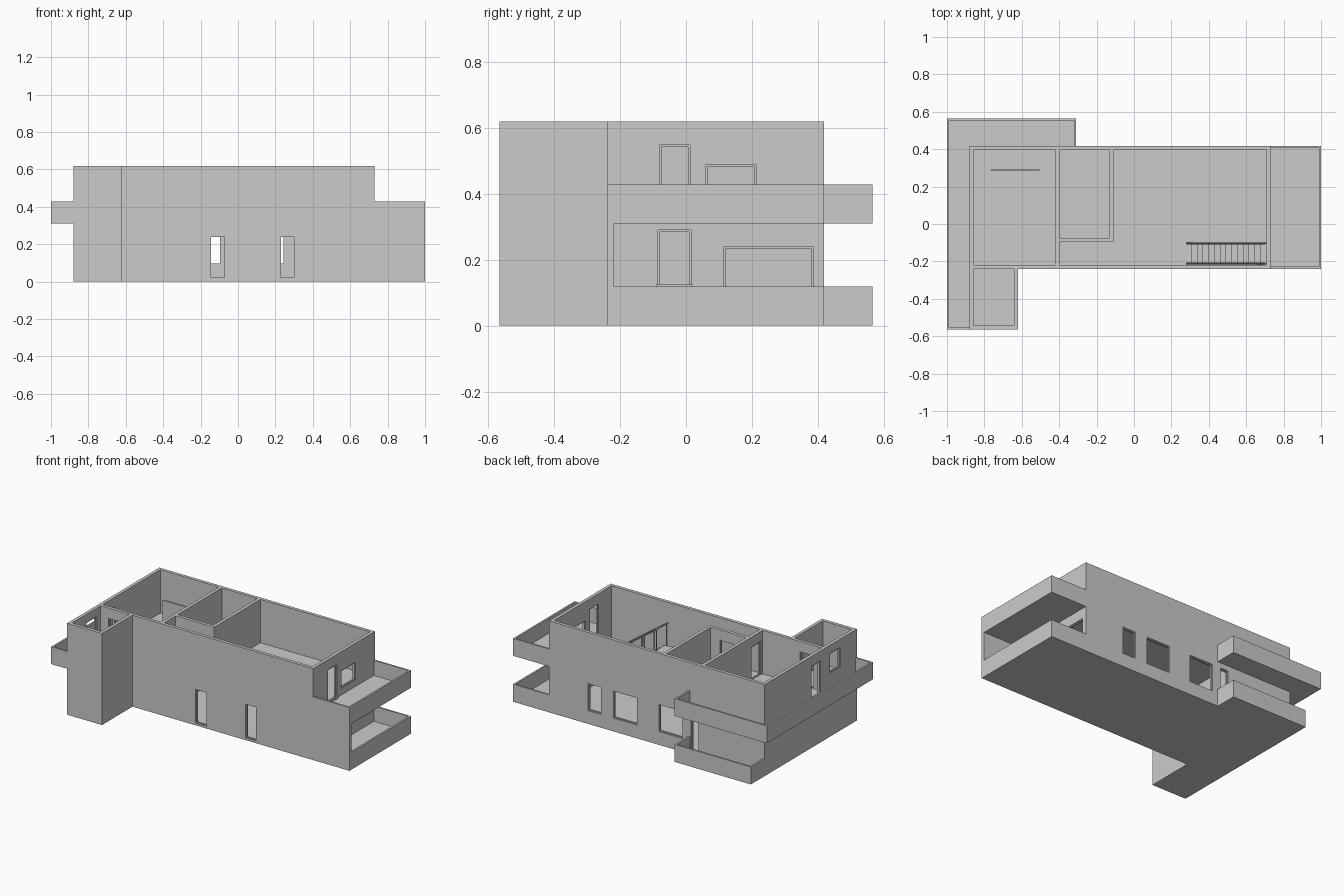
import bpy, bmesh
from mathutils import Vector

if "Cube" in bpy.data.objects:
    bpy.data.objects.remove(bpy.data.objects["Cube"])

ORDER = {'x': (1, 2, 0), 'y': (0, 2, 1), 'z': (0, 1, 2)}  # u, v, thickness axes


def panel(name, axis, lo, hi, u, v, holes=(), frames=True):
    """Flat slab spanning u and v, lo..hi thick along axis, with rectangular holes."""
    iu, iv, iw = ORDER[axis]
    us = sorted(set([*u] + [c for h in holes for c in h[:2]]))
    vs = sorted(set([*v] + [c for h in holes for c in h[2:]]))
    bm = bmesh.new()
    grid = {}
    for i, a in enumerate(us):
        for j, b in enumerate(vs):
            p = [0, 0, 0]
            p[iu], p[iv], p[iw] = a, b, lo
            grid[i, j] = bm.verts.new(p)
    for i in range(len(us) - 1):
        for j in range(len(vs) - 1):
            a, b = (us[i] + us[i + 1]) / 2, (vs[j] + vs[j + 1]) / 2
            if not any(h[0] < a < h[1] and h[2] < b < h[3] for h in holes):
                bm.faces.new([grid[i, j], grid[i + 1, j], grid[i + 1, j + 1], grid[i, j + 1]])
    ext = bmesh.ops.extrude_face_region(bm, geom=bm.faces[:], use_keep_orig=True)
    off = Vector((0, 0, 0))
    off[iw] = hi - lo
    bmesh.ops.translate(bm, vec=off, verts=[g for g in ext['geom'] if isinstance(g, bmesh.types.BMVert)])
    bmesh.ops.delete(bm, geom=[w for w in bm.verts if not w.link_faces], context='VERTS')
    bmesh.ops.recalc_face_normals(bm, faces=bm.faces[:])
    mesh = bpy.data.meshes.new(name)
    bm.to_mesh(mesh)
    bm.free()
    bpy.context.collection.objects.link(bpy.data.objects.new(name, mesh))
    # slim frame inside each opening
    if frames and axis != 'z':
        f, m = 0.006, (hi - lo) * 0.25
        for k, h in enumerate(holes):
            panel(f"{name}_frame_{k}", axis, lo + m, hi - m, h[:2], h[2:],
                  [(h[0] + f, h[1] - f, h[2] + f, h[3] - f)], False)


T = 0.022            # wall thickness
P = 0.012            # parapet thickness
X0, X1, XE = -0.88, 0.73, 1.0
Y0, Y1 = -0.24, 0.418
YF, YB = -0.565, 0.565
XT, XB = -0.62, -0.31
F1, F2, TOP = 0.31, 0.325, 0.618

# ground slabs
panel("ground_floor", 'z', 0, 0.015, (X0, XE), (Y0, Y1))
panel("tower_ground_floor", 'z', 0, 0.015, (X0, XT), (YF, Y0))
panel("back_terrace_floor", 'z', 0, 0.015, (X0, XB), (Y1, YB))

# lower walls
panel("lower_front_wall", 'y', Y0, Y0 + T, (X0, XE), (0, F1),
      [(-0.8, -0.7, 0.015, 0.245), (-0.15, -0.065, 0.015, 0.245), (0.225, 0.305, 0.015, 0.245)])
panel("lower_back_wall", 'y', Y1 - T, Y1, (X0, X1), (0, F1),
      [(0.34, 0.44, 0.09, 0.275), (0.07, 0.25, 0.09, 0.275),
       (-0.27, -0.09, 0.09, 0.275), (-0.39, -0.33, 0.015, 0.275)])
panel("lower_left_wall", 'x', X0, X0 + T, (YF, Y1), (0, F1))
panel("lower_end_wall", 'x', X1 - T, X1, (Y0, Y1), (0, F1),
      [(-0.085, 0.015, 0.015, 0.29), (0.115, 0.385, 0.09, 0.24)])
panel("lower_partition", 'x', -0.42, -0.398, (Y0, Y1), (0, F1), [(-0.2, -0.1, 0.015, 0.245)])

# lower terrace parapets
panel("right_terrace_end_parapet", 'x', XE - P, XE, (Y0, Y1), (0, 0.118))
panel("right_terrace_back_parapet", 'y', Y1 - P, Y1, (X1, XE), (0, 0.118))
panel("back_terrace_parapet", 'y', YB - P, YB, (X0, XB), (0, 0.118))
for n, x in (("left", X0), ("right", XB - P)):
    panel(f"back_terrace_{n}_parapet", 'x', x, x + P, (Y1, YB), (0, 0.118))

# tower walls on both storeys
for n, z0, z1 in (("lower", 0, F1), ("upper", F1, TOP)):
    panel(f"{n}_tower_front", 'y', YF, YF + T, (X0, XT), (z0, z1))
    panel(f"{n}_tower_side", 'x', XT - T, XT, (YF, Y0), (z0, z1))

# upper slabs, with the stairwell left open
panel("upper_floor", 'z', F1, F2, (X0, X1), (Y0, Y1), [(0.28, 0.708, Y0 + T, -0.1)])
panel("upper_tower_floor", 'z', F1, F2, (X0, XT), (YF, Y0))
panel("right_balcony_floor", 'z', F1, F2, (X1, XE), (Y0, Y1))
panel("left_balcony_floor", 'z', F1, F2, (-1, X0), (YF, YB))
panel("back_balcony_floor", 'z', F1, F2, (X0, XB), (Y1, YB))

# upper walls
panel("upper_front_wall", 'y', Y0, Y0 + T, (X0, X1), (F1, TOP), [(-0.8, -0.7, F2, 0.55)])
panel("upper_back_wall", 'y', Y1 - T, Y1, (X0, X1), (F1, TOP))
panel("upper_left_wall", 'x', X0, X0 + T, (YF, Y1), (F1, TOP),
      [(-0.18, -0.08, F2, 0.55), (-0.39, -0.28, 0.43, 0.56)])
panel("upper_end_wall", 'x', X1 - T, X1, (Y0, Y1), (F1, TOP),
      [(-0.08, 0.012, F2, 0.548), (0.06, 0.212, 0.37, 0.488)])
panel("bedroom_partition", 'x', -0.42, -0.398, (Y0, Y1), (F1, TOP), [(-0.2, -0.1, F2, 0.55)])
panel("middle_room_side", 'x', -0.132, -0.11, (-0.097, Y1), (F1, TOP))
panel("middle_room_front", 'y', -0.097, -0.075, (-0.4, -0.11), (F1, TOP), [(-0.3, -0.2, F2, 0.55)])
panel("bedroom_low_screen", 'y', 0.285, 0.295, (-0.765, -0.505), (F2, 0.48))

# upper balcony parapets
B = (F1, 0.427)
panel("right_balcony_end", 'x', XE - P, XE, (Y0, Y1), B)
for n, y in (("front", Y0), ("back", Y1 - P)):
    panel(f"right_balcony_{n}", 'y', y, y + P, (X1, XE), B)
panel("left_balcony_side", 'x', -1, -1 + P, (YF, YB), B)
panel("left_balcony_front", 'y', YF, YF + P, (-1, X0), B)
panel("back_balcony_side", 'y', YB - P, YB, (-1, XB), B)
panel("back_balcony_end", 'x', XB - P, XB, (Y1, YB), B)

# door sills
panel("lower_door_sill", 'z', 0.118, 0.124, (X1, X1 + 0.01), (-0.09, 0.02))
panel("upper_door_sill", 'z', F2, F2 + 0.006, (X1, X1 + 0.01), (-0.085, 0.017))

# stairs climbing toward -x, with a post each side of every tread
N, run = 14, 0.43 / 14
for i in range(N):
    x = 0.708 - i * run
    z = 0.015 + (i + 1) * (F2 - 0.015) / N
    panel(f"stair_tread_{i}", 'z', z - 0.012, z, (x - run, x), (-0.212, -0.103))
    if i % 3 == 1:
        for n, y in (("front", -0.212), ("back", -0.107)):
            panel(f"stair_post_{n}_{i}", 'y', y, y + 0.004, (x - 0.018, x - 0.013), (z, z + 0.15))

# sloped handrails and stringers
for n, y in (("front", -0.21), ("back", -0.105)):
    for part, h, r in (("handrail", 0.16, 0.004), ("stringer", -0.01, 0.006)):
        cu = bpy.data.curves.new(f"stair_{part}_{n}", 'CURVE')
        cu.dimensions = '3D'
        cu.bevel_depth, cu.bevel_resolution, cu.use_fill_caps = r, 0, True
        s = cu.splines.new('POLY')
        s.points.add(1)
        s.points[0].co = (0.70, y, 0.025 + h, 1)
        s.points[1].co = (0.28, y, F2 + h, 1)
        bpy.context.collection.objects.link(bpy.data.objects.new(f"stair_{part}_{n}", cu))
